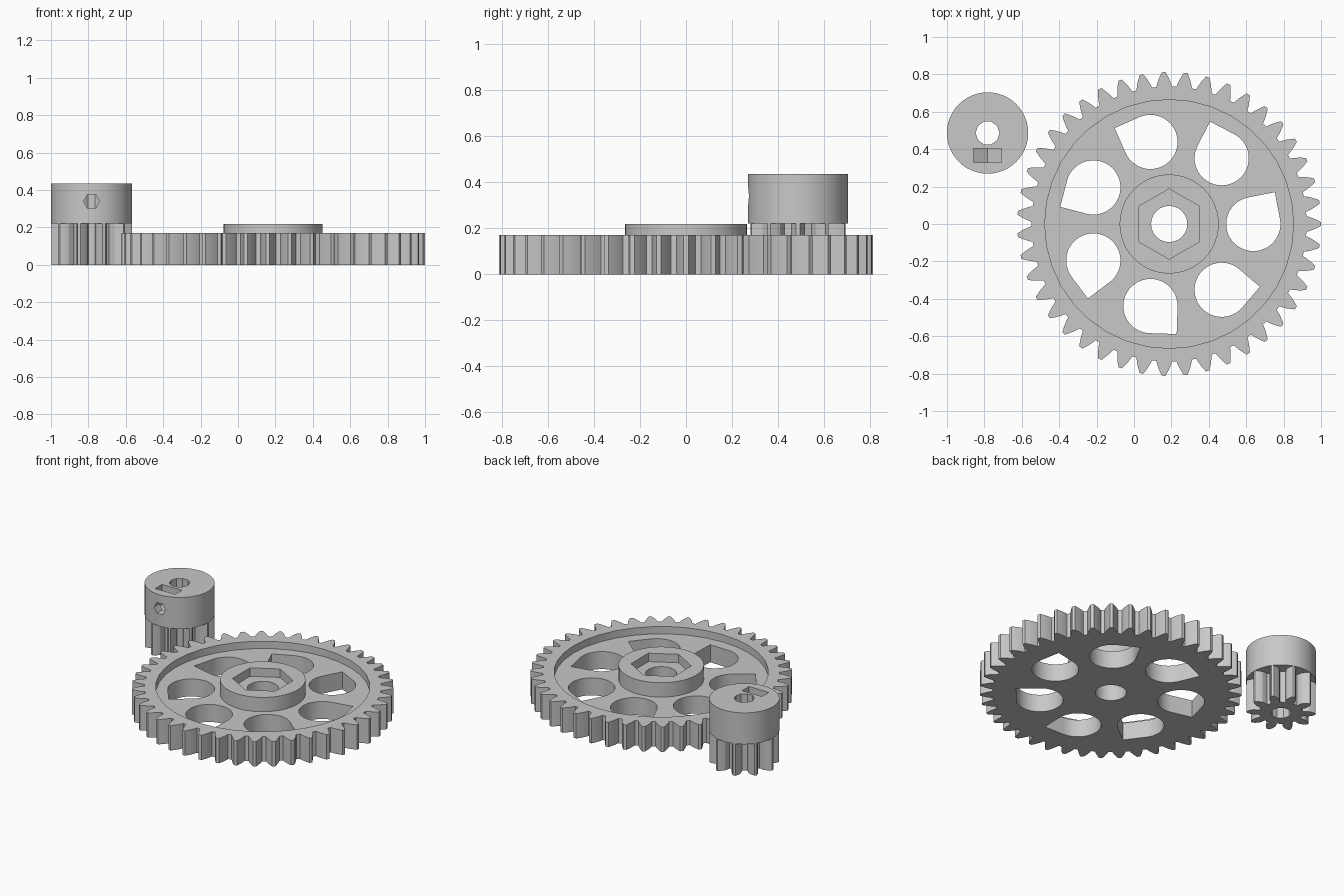
import bpy, bmesh
from math import sin, cos, tan, acos, pi, radians
from mathutils import Matrix

cube = bpy.data.objects.get("Cube")
if cube:
    bpy.data.objects.remove(cube, do_unlink=True)

grey = bpy.data.materials.new("plain_grey")
grey.use_nodes = True
grey.diffuse_color = (0.58, 0.58, 0.58, 1)
grey.node_tree.nodes["Principled BSDF"].inputs["Base Color"].default_value = (0.58, 0.58, 0.58, 1)


def polar(r, a):
    return (r * cos(a), r * sin(a))


def ring(r, n, phase=0.0):
    return [polar(r, phase + 2 * pi * i / n) for i in range(n)]


def gear_profile(teeth, pitch, outer, root, pressure=radians(25)):
    """Outline of a spur gear with involute flanks."""
    base = pitch * cos(pressure)

    def half_angle(r):
        a = acos(min(1, base / r))
        return pi / (2 * teeth) + tan(pressure) - pressure - tan(a) + a

    steps = 4
    radii = [root + (outer - root) * i / steps for i in range(steps + 1)]
    pts = []
    for t in range(teeth):
        mid = 2 * pi * t / teeth
        pts += [polar(r, mid - half_angle(r)) for r in radii]
        pts += [polar(r, mid + half_angle(r)) for r in reversed(radii)]
    return pts


def teardrop(r, centre, point_dir, n=32):
    """Circle with one square corner."""
    sweep = [point_dir + pi / 4 + 1.5 * pi * i / n for i in range(n + 1)]
    pts = [polar(r, a) for a in sweep] + [polar(r * 2 ** 0.5, point_dir)]
    return [(x + centre[0], y + centre[1]) for x, y in pts]


def prism(name, pts, z0, z1, matrix):
    bm = bmesh.new()
    face = bm.faces.new([bm.verts.new((x, y, z0)) for x, y in pts])
    top = bmesh.ops.extrude_face_region(bm, geom=[face])["geom"]
    verts = [v for v in top if isinstance(v, bmesh.types.BMVert)]
    bmesh.ops.translate(bm, verts=verts, vec=(0, 0, z1 - z0))
    bmesh.ops.recalc_face_normals(bm, faces=bm.faces)
    bm.transform(matrix)
    mesh = bpy.data.meshes.new(name)
    bm.to_mesh(mesh)
    bm.free()
    ob = bpy.data.objects.new(name, mesh)
    bpy.context.collection.objects.link(ob)
    return ob


def combine(target, tool, operation="DIFFERENCE"):
    mod = target.modifiers.new("shape", "BOOLEAN")
    mod.object, mod.operation, mod.solver = tool, operation, "EXACT"
    bpy.context.view_layer.update()
    result = target.evaluated_get(bpy.context.evaluated_depsgraph_get())
    mesh = bpy.data.meshes.new_from_object(result)
    target.modifiers.clear()
    target.data = mesh
    bpy.data.objects.remove(tool, do_unlink=True)


def finish(ob):
    ob.data.materials.clear()
    ob.data.materials.append(grey)
    bpy.ops.object.select_all(action="DESELECT")
    ob.select_set(True)
    bpy.context.view_layer.objects.active = ob
    bpy.ops.object.shade_smooth_by_angle(angle=radians(20))


# Large gear: toothed disc, dished web and raised hub
at = Matrix.Translation((0.188, 0, 0))
large_gear = prism("large_gear", gear_profile(43, 0.775, 0.812, 0.735), 0, 0.17, at)
combine(large_gear, prism("recess", ring(0.665, 36), 0.12, 0.3, at))
combine(large_gear, prism("hub", ring(0.265, 48), 0.04, 0.218, at), "UNION")

# Hexagonal pocket and shaft bore
combine(large_gear, prism("hex_pocket", ring(0.188, 6, pi / 2), 0.16, 0.4, at))
combine(large_gear, prism("bore", ring(0.097, 24), -0.1, 0.4, at))

# Seven teardrop lightening holes
for i in range(7):
    a = 2 * pi * i / 7
    shape = teardrop(0.145, polar(0.45, a), a + radians(56))
    combine(large_gear, prism("web_hole", shape, -0.1, 0.4, at))
finish(large_gear)

# Pinion: small gear under a round collar
at = Matrix.Translation((-0.783, 0.4865, 0))
pinion = prism("pinion", gear_profile(10, 0.18, 0.2155, 0.135), 0, 0.24, at)
combine(pinion, prism("collar", ring(0.2175, 48), 0.22, 0.435, at), "UNION")
combine(pinion, prism("pinion_bore", ring(0.064, 10), -0.1, 0.6, at))

# Set screw hole and nut slot, both facing the front
side = Matrix.Translation((-0.783, 0.4865, 0.34)) @ Matrix.Rotation(pi / 2, 4, "X")
combine(pinion, prism("screw_hole", ring(0.043, 6), 0.04, 0.3, side))
slot = [(-0.075, 0.2), (-0.075, -0.043), (0, -0.087), (0.075, -0.043), (0.075, 0.2)]
combine(pinion, prism("nut_slot", slot, 0.0815, 0.1565, side))
finish(pinion)
